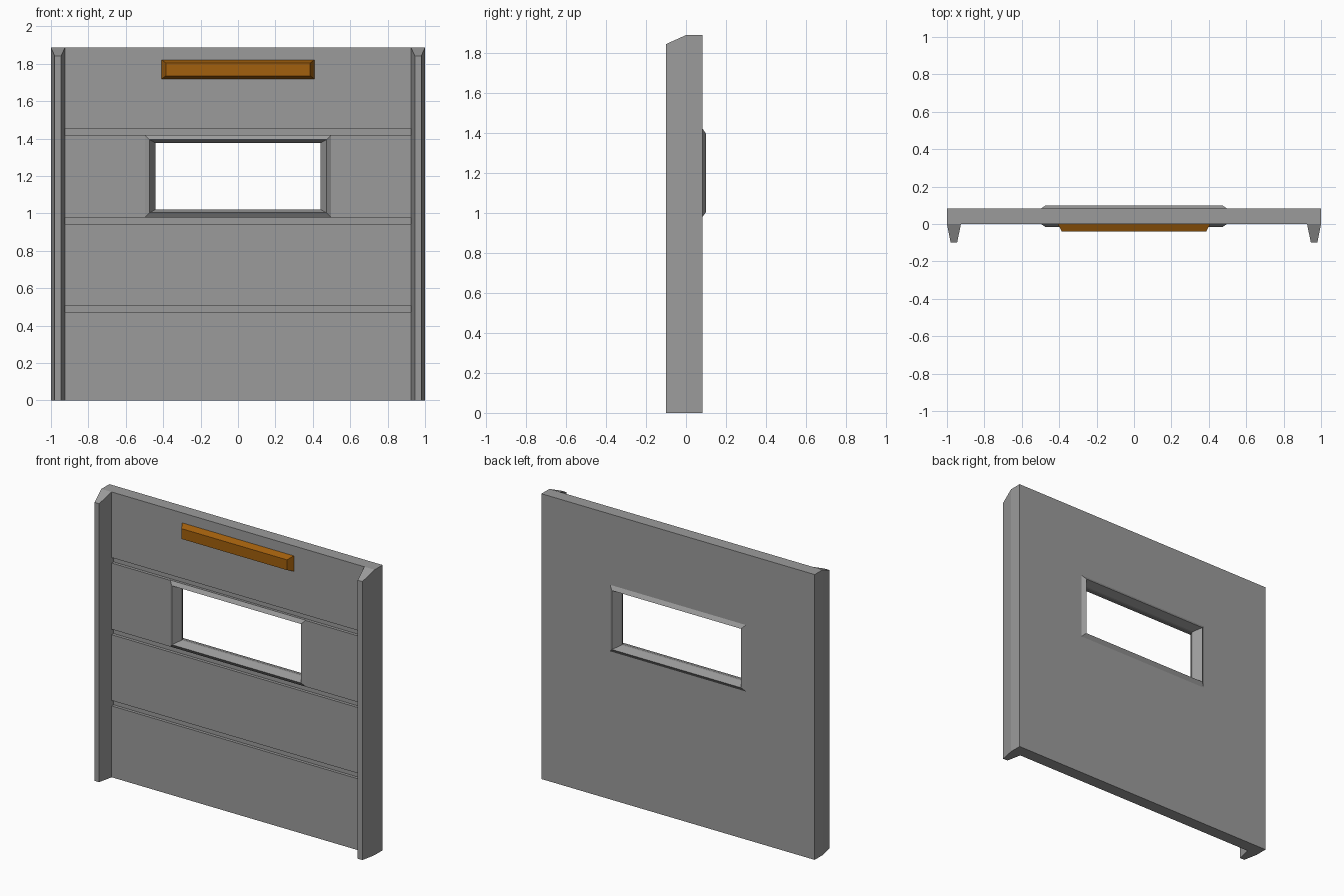
import bpy, bmesh

if "Cube" in bpy.data.objects:
    bpy.data.objects.remove(bpy.data.objects["Cube"])

BACK = 0.083      # rear face of the wall
TOP = 1.887       # wall height


def make_material(name, color):
    mat = bpy.data.materials.new(name)
    mat.diffuse_color = color
    mat.use_nodes = True
    mat.node_tree.nodes["Principled BSDF"].inputs["Base Color"].default_value = mat.diffuse_color
    return mat


grey = make_material("dark_grey", (0.33, 0.33, 0.33, 1))
orange = make_material("orange", (0.36, 0.115, 0.004, 1))


def make_object(name, bm, mat=grey):
    bmesh.ops.recalc_face_normals(bm, faces=bm.faces)
    mesh = bpy.data.meshes.new(name)
    bm.to_mesh(mesh)
    bm.free()
    mesh.materials.append(mat)
    obj = bpy.data.objects.new(name, mesh)
    bpy.context.collection.objects.link(obj)
    return obj


def box(name, lo, hi):
    bm = bmesh.new()
    bmesh.ops.create_cube(bm, size=1)
    for v in bm.verts:
        v.co = [(a + b) / 2 + c * (b - a) for a, b, c in zip(lo, hi, v.co)]
    return make_object(name, bm)


def rect_rings(name, cz, rings, loop, mat=grey):
    """Skin rectangles (half width, half height, y); join into a loop or cap the ends."""
    bm = bmesh.new()
    loops = [[bm.verts.new((sx * hx, y, cz + sz * hz))
              for sx, sz in ((-1, -1), (1, -1), (1, 1), (-1, 1))] for hx, hz, y in rings]
    pairs = list(zip(loops, loops[1:]))
    if loop:
        pairs.append((loops[-1], loops[0]))
    else:
        bm.faces.new(loops[0])
        bm.faces.new(loops[-1])
    for a, b in pairs:
        for i in range(4):
            j = (i + 1) % 4
            bm.faces.new((a[i], a[j], b[j], b[i]))
    return make_object(name, bm, mat)


# Wall panel, with window opening and horizontal grooves cut in
wall = box("wall_panel", (-1, 0, 0), (1, BACK, TOP))
cutters = [box("window_cutter", (-0.48, -0.2, 0.99), (0.48, 0.2, 1.41))]
for z in (0.472, 0.943, 1.417):
    cutters.append(box("groove_cutter", (-0.925, -0.1, z), (0.925, 0.02, z + 0.036)))
bpy.context.view_layer.objects.active = wall
for cutter in cutters:
    mod = wall.modifiers.new("cut", 'BOOLEAN')
    mod.operation = 'DIFFERENCE'
    mod.solver = 'EXACT'
    mod.object = cutter
    bpy.ops.object.modifier_apply(modifier=mod.name)
    bpy.data.objects.remove(cutter)

# Tapered side posts with sloping tops
for side, label in ((-1, "left"), (1, "right")):
    bm = bmesh.new()
    profile = [(1, 0, TOP), (0.98, -0.1, 1.842), (0.946, -0.1, 1.842), (0.925, 0, TOP)]
    low = [bm.verts.new((side * x, y, 0)) for x, y, z in profile]
    high = [bm.verts.new((side * x, y, z)) for x, y, z in profile]
    bm.faces.new(low)
    bm.faces.new(high)
    for i in range(4):
        j = (i + 1) % 4
        bm.faces.new((low[i], low[j], high[j], high[i]))
    make_object(label + "_post", bm)

# Bevelled window frame, the same on both faces of the wall
half = [(0.49, 0.215, 0.01), (0.497, 0.22, 0), (0.472, 0.195, -0.017), (0.44, 0.177, 0.035)]
rings = half + [(hx, hz, BACK - y) for hx, hz, y in reversed(half)]
rect_rings("window_frame", 1.199, rings, True)

# Orange light bar above the window
rect_rings("light_bar", 1.77, [(0.408, 0.051, 0), (0.386, 0.034, -0.04)], False, orange)
